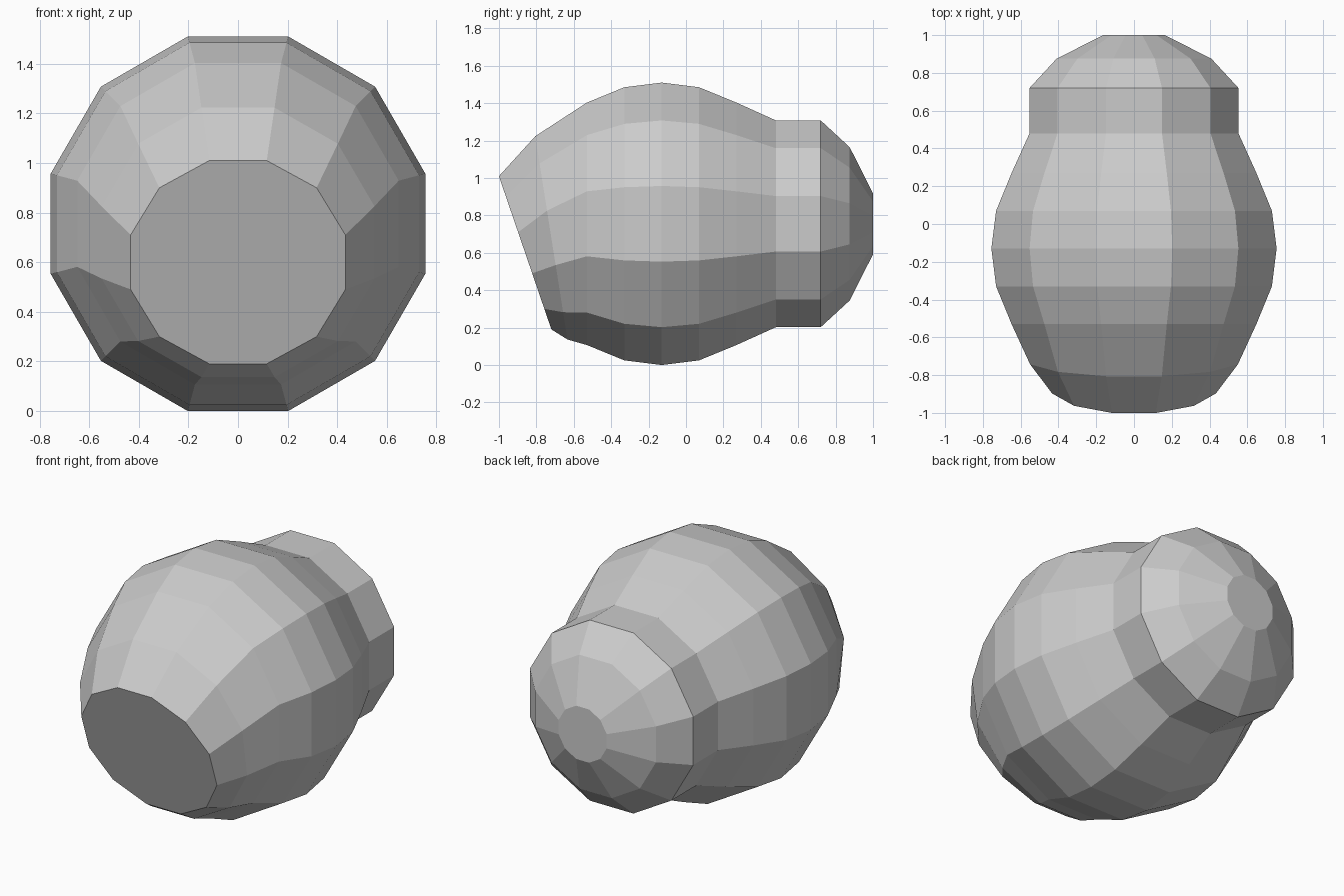
import bpy, bmesh, math

if "Cube" in bpy.data.objects:
    bpy.data.objects.remove(bpy.data.objects["Cube"])

SIDES = 12
AXIS_Z = 0.755

# Cross-sections front to back: y, centre z, apothem, forward tilt in degrees
sections = [
    (-0.86, 0.60, 0.433, 18.9),
    (-0.72, 0.68, 0.55, 9.0),
    (-0.53, AXIS_Z, 0.648, 0),
    (-0.33, AXIS_Z, 0.73, 0),
    (-0.13, AXIS_Z, 0.755, 0),
    (0.07, AXIS_Z, 0.73, 0),
    (0.27, AXIS_Z, 0.648, 0),
    (0.48, AXIS_Z, 0.553, 0),
    (0.72, AXIS_Z, 0.553, 0),
    (0.875, AXIS_Z, 0.41, 0),
    (1.0, AXIS_Z, 0.163, 0),
]


def add_ring(bm, y, z, apothem, tilt):
    """Twelve-sided ring with flat top, leaning forward by tilt."""
    r = apothem / math.cos(math.pi / SIDES)
    t = math.radians(tilt)
    ring = []
    for i in range(SIDES):
        a = (i + 0.5) * 2 * math.pi / SIDES
        h = r * math.sin(a)
        ring.append(bm.verts.new((r * math.cos(a), y - h * math.sin(t), z + h * math.cos(t))))
    return ring


# Barrel body, neck and domed back as one lofted skin
bm = bmesh.new()
rings = [add_ring(bm, *s) for s in sections]
for a, b in zip(rings, rings[1:]):
    for i in range(SIDES):
        j = (i + 1) % SIDES
        bm.faces.new((a[i], a[j], b[j], b[i]))

# Slanted front cap and small back cap
bm.faces.new(rings[0])
bm.faces.new(rings[-1])
bmesh.ops.recalc_face_normals(bm, faces=bm.faces[:])

mesh = bpy.data.meshes.new("barrel_body")
bm.to_mesh(mesh)
bm.free()
body = bpy.data.objects.new("barrel_body", mesh)
bpy.context.collection.objects.link(body)
